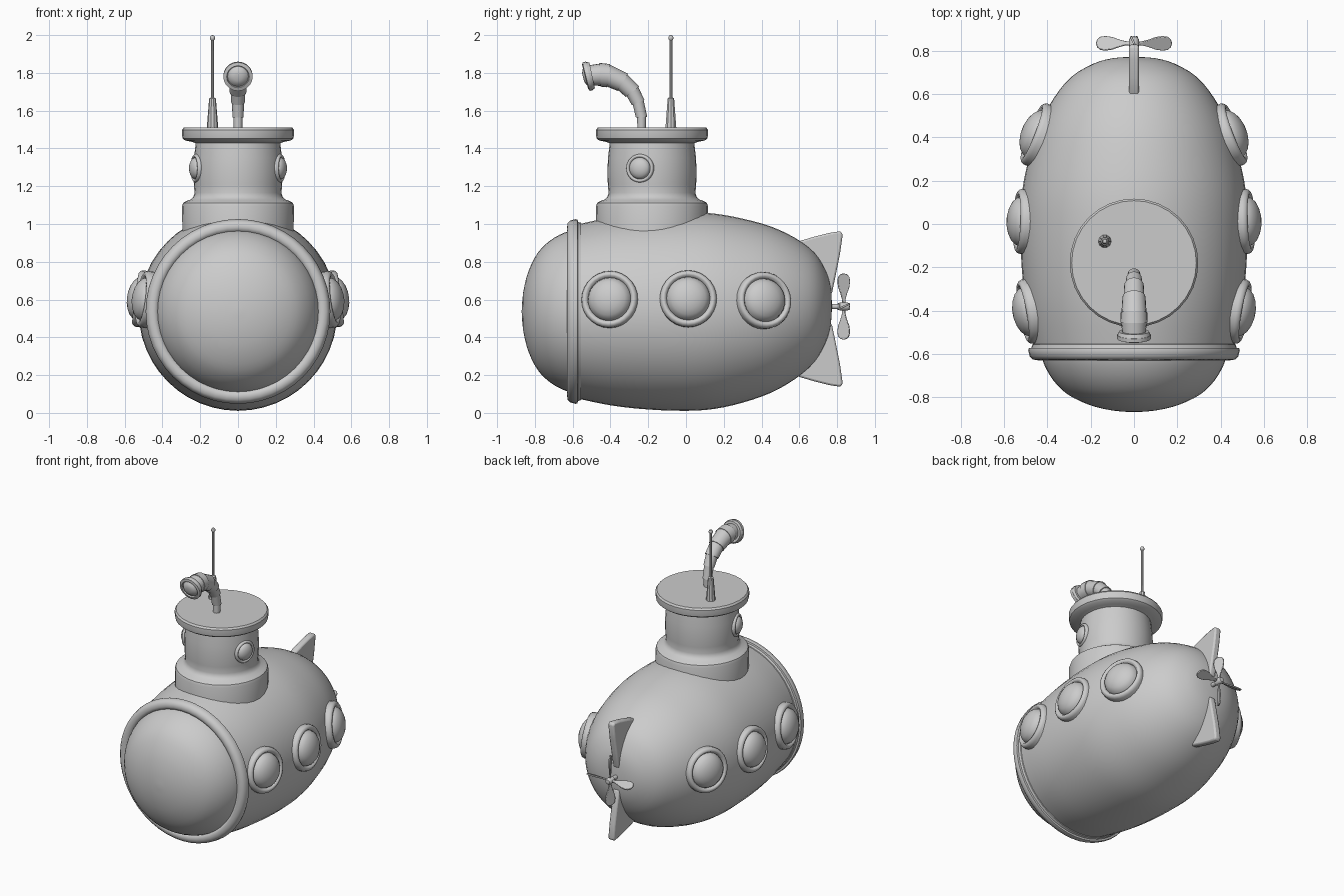
import bpy, bmesh, math
from mathutils import Vector, Matrix

if "Cube" in bpy.data.objects:
    bpy.data.objects.remove(bpy.data.objects["Cube"])

CZ = 0.537  # height of the hull axis


def finish(name, bm, angle=35):
    bmesh.ops.remove_doubles(bm, verts=bm.verts, dist=1e-5)
    bmesh.ops.recalc_face_normals(bm, faces=bm.faces)
    me = bpy.data.meshes.new(name)
    bm.to_mesh(me)
    bm.free()
    ob = bpy.data.objects.new(name, me)
    bpy.context.collection.objects.link(ob)
    bpy.ops.object.select_all(action='DESELECT')
    ob.select_set(True)
    bpy.context.view_layer.objects.active = ob
    bpy.ops.object.shade_smooth_by_angle(angle=math.radians(angle))
    return ob


def skin(name, rings, angle=35):
    """Join rings of points into a surface."""
    bm = bmesh.new()
    vs = [[bm.verts.new(p) for p in ring] for ring in rings]
    n = len(rings[0])
    for a, b in zip(vs, vs[1:]):
        for i in range(n):
            j = (i + 1) % n
            bm.faces.new((a[i], a[j], b[j], b[i]))
    return finish(name, bm, angle)


def lathe(name, profile, loc, axis, segs=32, angle=35):
    """Spin (radius, height) points around an axis."""
    m = Matrix.Translation(loc) @ Vector(axis).to_track_quat('Z', 'Y').to_matrix().to_4x4()
    turn = [2 * math.pi * i / segs for i in range(segs)]
    return skin(name, [[m @ Vector((r * math.cos(t), r * math.sin(t), h)) for t in turn]
                       for r, h in profile], angle)


def smooth(pts, steps=3):
    """Catmull-Rom through profile points."""
    p = [Vector(q) for q in pts]
    out = []
    for i in range(len(p) - 1):
        a, b, c, d = p[max(i - 1, 0)], p[i], p[i + 1], p[min(i + 2, len(p) - 1)]
        for s in range(steps):
            t = s / steps
            q = 0.5 * (2 * b + (c - a) * t + (2 * a - 5 * b + 4 * c - d) * t * t
                       + (3 * b - a - 3 * c + d) * t ** 3)
            out.append((max(q.x, 0), q.y))
    return out + [tuple(p[-1])]


def plate(name, outline, thick, m, bevel):
    """Flat outline in local XY given a thickness and rounded rim."""
    bm = bmesh.new()
    f = bm.faces.new([bm.verts.new((x, y, -thick / 2)) for x, y in outline])
    g = bmesh.ops.extrude_face_region(bm, geom=[f])
    bmesh.ops.translate(bm, vec=(0, 0, thick),
                        verts=[v for v in g['geom'] if isinstance(v, bmesh.types.BMVert)])
    bm.transform(m)
    ob = finish(name, bm, 50)
    mod = ob.modifiers.new('round', 'BEVEL')
    mod.width, mod.segments = bevel, 2
    return ob


# Hull, with the tail rising slightly
hull = lathe('hull', smooth([(.455, -.6), (.497, -.4), (.519, -.2), (.526, 0), (.517, .15),
                             (.487, .3), (.44, .45), (.372, .58), (.29, .68), (.19, .74),
                             (.1, .766), (0, .773)]), (0, 0, CZ), (0, 1, 0), 48)
for v in hull.data.vertices:
    if v.co.y > 0:
        v.co.z += .028 * (v.co.y / .77) ** 2

# Front window and its rim
lathe('front_window', smooth([(.43, -.60), (.415, -.65), (.375, -.72), (.31, -.785), (.21, -.835),
                              (.1, -.862), (0, -.87)]), (0, 0, CZ), (0, 1, 0), 48)
lathe('window_rim', [(.455, -.55), (.47, -.557), (.474, -.572), (.486, -.574), (.489, -.585),
                     (.482, -.612), (.468, -.626), (.445, -.63), (.428, -.622), (.415, -.6)],
      (0, 0, CZ), (0, 1, 0), 48, 50)

# Conning tower and cap
lathe('tower', [(.294, .9), (.296, 1.095), (.29, 1.112), (.274, 1.122), (.25, 1.13), (.236, 1.145),
                (.23, 1.165), (.234, 1.21), (.236, 1.28), (.233, 1.35), (.226, 1.41), (.222, 1.45)],
      (0, -.18, 0), (0, 0, 1))
lathe('tower_cap', [(.215, 1.425), (.245, 1.435), (.28, 1.442), (.293, 1.452), (.297, 1.475),
                    (.297, 1.498), (.288, 1.51), (0, 1.51)], (0, -.18, 0), (0, 0, 1))


# Portholes: flange with a bulging pane
def porthole(name, loc, axis, s):
    ring = [(.128, -.06), (.15, -.05), (.151, 0), (.146, .014), (.135, .022), (.124, .02), (.115, .006)]
    pane = [(.115, .004), (.108, .024), (.09, .043), (.062, .057), (.032, .065), (0, .067)]
    lathe(name + '_ring', [(r * s, h * s) for r, h in ring], loc, axis, 28, 50)
    lathe(name + '_pane', [(r * s, h * s) for r, h in pane], loc, axis, 28, 50)


for sx, side in ((1, 'right'), (-1, 'left')):
    for i, (y, r, tilt) in enumerate(((-.405, .497, -10), (.012, .525, 2), (.415, .457, 21))):
        a, t = .13, math.radians(tilt)
        porthole(f'{side}_porthole_{i + 1}',
                 (sx * r * math.cos(a), y, CZ + r * math.sin(a)),
                 (sx * math.cos(t) * math.cos(a), math.sin(t), math.cos(t) * math.sin(a)), 1)
    a = math.radians(16)
    porthole(f'{side}_tower_porthole', (sx * .232 * math.cos(a), -.18 - .232 * math.sin(a), 1.295),
             (sx * math.cos(a), -math.sin(a), 0), .5)

# Periscope: stepped segments along a bend (y, z, lean from vertical, radii below and above)
joints = [(-.235, 1.49, 0, 0, .022), (-.235, 1.565, 4, .024, .03), (-.253, 1.643, 22, .031, .036),
          (-.283, 1.7, 38, .039, .045), (-.335, 1.75, 58, .048, .053), (-.41, 1.785, 82, .058, .062),
          (-.455, 1.79, 93, .063, .059), (-.497, 1.787, 102, .055, .07), (-.512, 1.784, 104, .076, .078),
          (-.53, 1.78, 104, .078, .074), (-.534, 1.779, 104, .066, .06), (-.524, 1.781, 104, .057, .055),
          (-.538, 1.778, 104, .042, .042), (-.545, 1.776, 104, .02, 0)]
rings = []
for y, z, lean, r0, r1 in joints:
    t = math.radians(lean)
    up = Vector((0, -math.cos(t), -math.sin(t)))
    up = Vector((0, math.cos(t), math.sin(t)))
    for r in (r0, r1):
        rings.append([Vector((0, y, z)) + r * (Vector((1, 0, 0)) * math.cos(k * math.pi / 10)
                                               + up * math.sin(k * math.pi / 10)) for k in range(20)])
skin('periscope', rings)

# Antenna
lathe('antenna', [(.031, 1.5), (.027, 1.55), (.018, 1.665), (.009, 1.67), (.008, 1.972), (.013, 1.978),
                  (.014, 1.988), (.009, 1.997), (0, 2.0)], (-.135, -.08, 0), (0, 0, 1), 10)

# Tail fins, above and below
for s, name in ((1, 'upper_fin'), (-1, 'lower_fin')):
    out = [(.5, .28), (.585, .355), (.68, .383), (.76, .403), (.812, .411), (.826, .406), (.829, .39),
           (.815, .29), (.795, .19), (.772, .08), (.7, .03), (.55, .1)]
    m = Matrix(((0, 0, 1, 0), (1, 0, 0, 0), (0, s, 0, .55), (0, 0, 0, 1)))
    plate(name, out, .046, m, .01)

# Propeller hub and four blades
PZ = .563
lathe('propeller_hub', [(.014, .74), (.014, .81), (.022, .815), (.022, .855), (.015, .865), (0, .868)],
      (0, 0, PZ), (0, 1, 0), 16)
half = [(.01, .008), (.04, .01), (.07, .019), (.1, .031), (.13, .036), (.155, .033), (.17, .02)]
blade = half + [(.176, 0)] + [(x, -y) for x, y in reversed(half)]
for i in range(4):
    m = (Matrix.Translation((0, .835, PZ)) @ Matrix.Rotation(i * math.pi / 2, 4, 'Y')
         @ Matrix.Rotation(math.radians(25), 4, 'X'))
    plate(f'propeller_blade_{i + 1}', blade, .01, m, .003)
